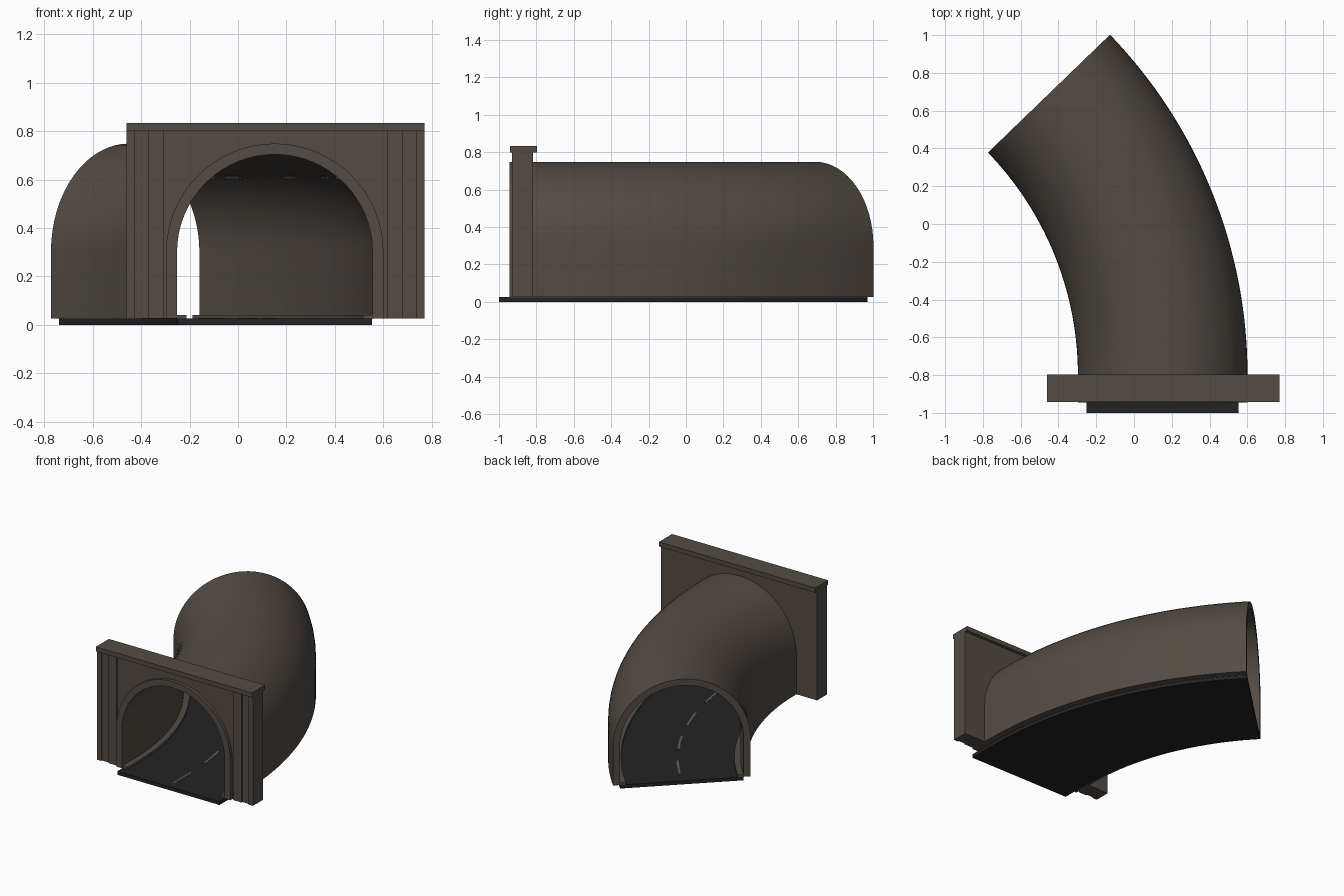
import bpy, bmesh, math
from mathutils import Vector

if "Cube" in bpy.data.objects:
    bpy.data.objects.remove(bpy.data.objects["Cube"])

CX, R, TURN = 0.152, 2.145, 0.768      # portal centre, bend radius, bend angle
Y0, Y1 = -1.0, -0.80                   # road start, start of the bend
LEAD = Y1 - Y0
END = LEAD + R * TURN
SPRING, R_OUT, R_IN, BASE = 0.30, 0.449, 0.404, 0.025


def material(name, rgb):
    m = bpy.data.materials.new(name)
    m.diffuse_color = (*rgb, 1)
    m.use_nodes = True
    m.node_tree.nodes["Principled BSDF"].inputs["Base Color"].default_value = m.diffuse_color
    return m


STONE = material("brown_stone", (0.088, 0.071, 0.058))
ASPHALT = material("asphalt", (0.017, 0.017, 0.017))
PAINT = material("grey_paint", (0.11, 0.105, 0.1))
LAMP = material("dark_lamp", (0.025, 0.025, 0.025))


def finish(name, bm, mat, smooth=False):
    bmesh.ops.recalc_face_normals(bm, faces=bm.faces)
    me = bpy.data.meshes.new(name)
    bm.to_mesh(me)
    bm.free()
    me.materials.append(mat)
    ob = bpy.data.objects.new(name, me)
    bpy.context.collection.objects.link(ob)
    if smooth:
        bpy.ops.object.select_all(action='DESELECT')
        ob.select_set(True)
        bpy.context.view_layer.objects.active = ob
        bpy.ops.object.shade_smooth_by_angle(angle=math.radians(30))
    return ob


def on_path(s, off, z):
    """Point at distance s along the road, off to its right, at height z."""
    if s <= LEAD:
        return Vector((CX + off, Y0 + s, z))
    a = (s - LEAD) / R
    r = R + off
    return Vector((CX - R + r * math.cos(a), Y1 + r * math.sin(a), z))


def sweep(name, section, s0, s1, n, mat, smooth=False, bm=None):
    """Carry a closed section along the road and cap both ends."""
    own = bm is None
    bm = bm or bmesh.new()
    stops = [s0 + (s1 - s0) * i / n for i in range(n + 1)]
    if s0 < LEAD < s1:
        stops = sorted(stops + [LEAD])
    rings = [[bm.verts.new(on_path(s, o, z)) for o, z in section] for s in stops]
    k = len(section)
    for a, b in zip(rings, rings[1:]):
        for i in range(k):
            j = (i + 1) % k
            bm.faces.new((a[i], a[j], b[j], b[i]))
    bm.faces.new(rings[0])
    bm.faces.new(rings[-1])
    if own:
        return finish(name, bm, mat, smooth)


def arch(r, n=32):
    pts = [(r * math.cos(math.pi * i / n), SPRING + r * math.sin(math.pi * i / n))
           for i in range(n + 1)]
    return [(r, BASE)] + pts + [(-r, BASE)]


def rect(o0, o1, z0, z1):
    return [(o0, z0), (o1, z0), (o1, z1), (o0, z1)]


def box(name, x0, x1, y0, y1, z0, z1, mat):
    bm = bmesh.new()
    bmesh.ops.create_cube(bm, size=1)
    for v in bm.verts:
        v.co = Vector((x0 + (v.co.x + .5) * (x1 - x0),
                       y0 + (v.co.y + .5) * (y1 - y0),
                       z0 + (v.co.z + .5) * (z1 - z0)))
    return finish(name, bm, mat)


# Curved tunnel shell, a thick arch that also forms the ring on the portal
sweep("tunnel_shell", arch(R_OUT) + arch(R_IN)[::-1], 0.055, END, 36, STONE, True)

# Road slab and kerbs
sweep("road", rect(-0.4025, 0.4025, 0, BASE), 0, END, 36, ASPHALT)
for side, name in ((-1, "left_kerb"), (1, "right_kerb")):
    sweep(name, rect(side * 0.365, side * 0.405, BASE - 0.002, 0.041),
          0.06, END, 36, STONE)

# Dashed centre line
bm = bmesh.new()
for i in range(5):
    s = 0.055 + 0.37 * i
    sweep("", rect(-0.008, 0.008, BASE - 0.001, BASE + 0.002), s, s + 0.2, 4, PAINT, bm=bm)
finish("lane_dashes", bm, PAINT)

# Small lamps along both haunches of the vault
bm = bmesh.new()
for i in range(4):
    s = 0.16 + 0.43 * i
    for side in (-1, 1):
        sweep("", rect(side * 0.25, side * 0.275, 0.60, 0.615), s, s + 0.1, 2, LAMP, bm=bm)
finish("lamps", bm, LAMP)

# Portal wall with the arch opening
HALF, TOP = 0.615, 0.80
PC = 0.155
outline = [(HALF + PC - CX, BASE), (HALF + PC - CX, TOP),
           (-HALF + PC - CX, TOP), (-HALF + PC - CX, BASE)]
outline += arch(R_OUT - 0.004)[::-1]
bm = bmesh.new()
front = [bm.verts.new((CX + x, -0.922, z)) for x, z in outline]
back = [bm.verts.new((CX + x, -0.818, z)) for x, z in outline]
bm.faces.new(front)
bm.faces.new(back)
for i in range(len(front)):
    j = (i + 1) % len(front)
    bm.faces.new((front[i], front[j], back[j], back[i]))
finish("portal_wall", bm, STONE)

# Raised pilaster strips, leaving a groove between each pair
for side, tag in ((-1, "left"), (1, "right")):
    for part, a, b in (("outer", 0.58, HALF), ("inner", 0.46, 0.525)):
        x0, x1 = sorted((PC + side * a, PC + side * b))
        box(f"{tag}_{part}_pilaster", x0, x1, -0.931, -0.92, BASE, TOP, STONE)

# Coping along the top of the wall
box("coping", PC - HALF, PC + HALF, -0.942, -0.796, TOP, 0.833, STONE)
